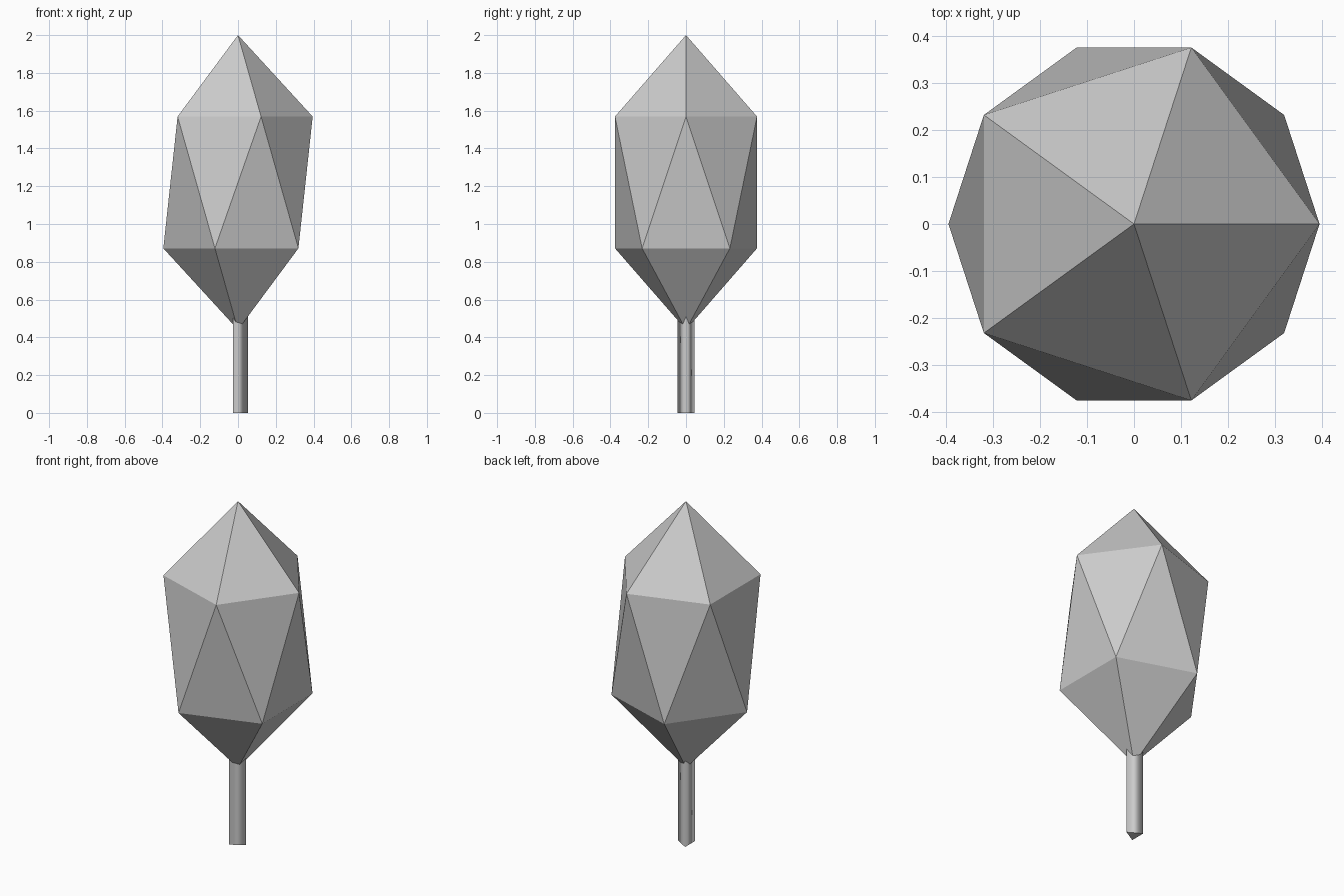
import bpy

cube = bpy.data.objects.get("Cube")
if cube:
    bpy.data.objects.remove(cube, do_unlink=True)

# One plain grey for the whole tree
GREY = (0.6, 0.6, 0.6, 1.0)
grey = bpy.data.materials.new("plain_grey")
grey.use_nodes = True
grey.diffuse_color = GREY
grey.node_tree.nodes["Principled BSDF"].inputs["Base Color"].default_value = GREY


def finish(name):
    """Name the active object and give it the material."""
    obj = bpy.context.object
    obj.name = name
    obj.data.name = name
    obj.data.materials.append(grey)
    return obj


# Faceted crown: a stretched icosahedron
bpy.ops.mesh.primitive_ico_sphere_add(subdivisions=1, radius=1, location=(0, 0, 1.22))
crown = finish("crown")
crown.scale = (0.442, 0.442, 0.78)
for face in crown.data.polygons:
    face.use_smooth = False

# Three-sided trunk with one corner towards +x, running up into the crown
TRUNK_TOP = 0.6
bpy.ops.mesh.primitive_cylinder_add(vertices=3, radius=0.052, depth=TRUNK_TOP,
                                    location=(0, 0, TRUNK_TOP / 2))
trunk = finish("trunk")
for vert in trunk.data.vertices:
    x, y, z = vert.co
    vert.co = (y, -x, z)  # quarter turn: first corner from +y to +x

# Smooth sides, flat end caps
for face in trunk.data.polygons:
    face.use_smooth = abs(face.normal.z) < 0.5
